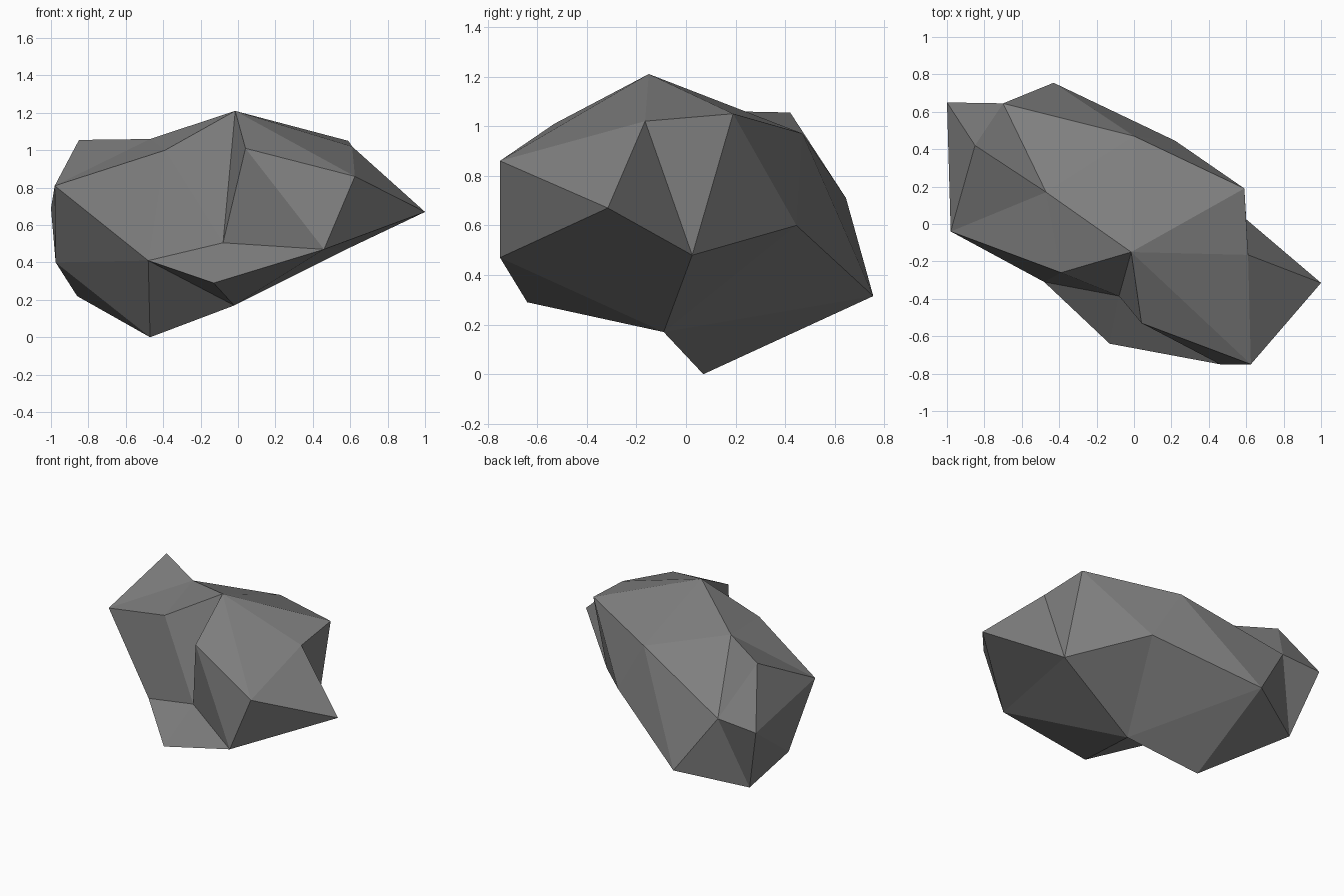
import bpy, bmesh

if "Cube" in bpy.data.objects:
    bpy.data.objects.remove(bpy.data.objects["Cube"])

# Rock corners, named by letter
CORNERS = {
    # back and left rim
    'a': (-1.0, .65, .69), 'b': (-.70, .645, .71), 'c': (-.43, .755, .315),
    'd': (.22, .445, .60), 'i': (-.98, -.04, .81), 'w': (-.975, .25, .40),
    # crown
    'e': (.59, .19, 1.05), 'f': (0, .47, .97), 'g': (-.85, .42, 1.055),
    'h': (-.47, .17, 1.06), 'j': (-.39, -.26, 1.0), 'k': (-.015, -.15, 1.21),
    'l': (.61, -.165, 1.02), 'q': (.04, -.53, 1.01),
    # right and front
    'm': (.60, .025, .48), 'n': (1.0, -.315, .67), 'o': (.625, -.75, .86),
    'p': (.46, -.75, .47), 'r': (-.08, -.385, .505), 't': (-.48, -.31, .41),
    # underside
    's': (-.13, -.64, .29), 'u': (-.47, .07, 0), 'v': (-.02, -.09, .17),
    'x': (-.86, .52, .22),
}

# Facets fan out from a hub corner across its ring (first letter is the hub)
FANS = [
    'khfeloqrjh',            # peak
    'nlmpol',                # right point
    'defcvme',               # back right
    'bhfcxagh',              # back left
    'ihgawtjh',              # left
    'tjrsvuw',               # front left
    'qopr', 'srpv', 'uvcxw',  # front notch, lower front, foot
    'elm', 'pmv', 'awx',     # single closing facets
]

bm = bmesh.new()
verts = {name: bm.verts.new(co) for name, co in CORNERS.items()}
for hub, *ring in FANS:
    for left, right in zip(ring, ring[1:]):
        bm.faces.new((verts[hub], verts[left], verts[right]))
bmesh.ops.recalc_face_normals(bm, faces=bm.faces)

mesh = bpy.data.meshes.new("rock")
bm.to_mesh(mesh)
bm.free()

stone = bpy.data.materials.new("grey_stone")
stone.diffuse_color = (.21, .21, .21, 1)
stone.use_nodes = True
stone.node_tree.nodes["Principled BSDF"].inputs["Base Color"].default_value = stone.diffuse_color
mesh.materials.append(stone)
rock = bpy.data.objects.new("rock", mesh)
bpy.context.collection.objects.link(rock)
